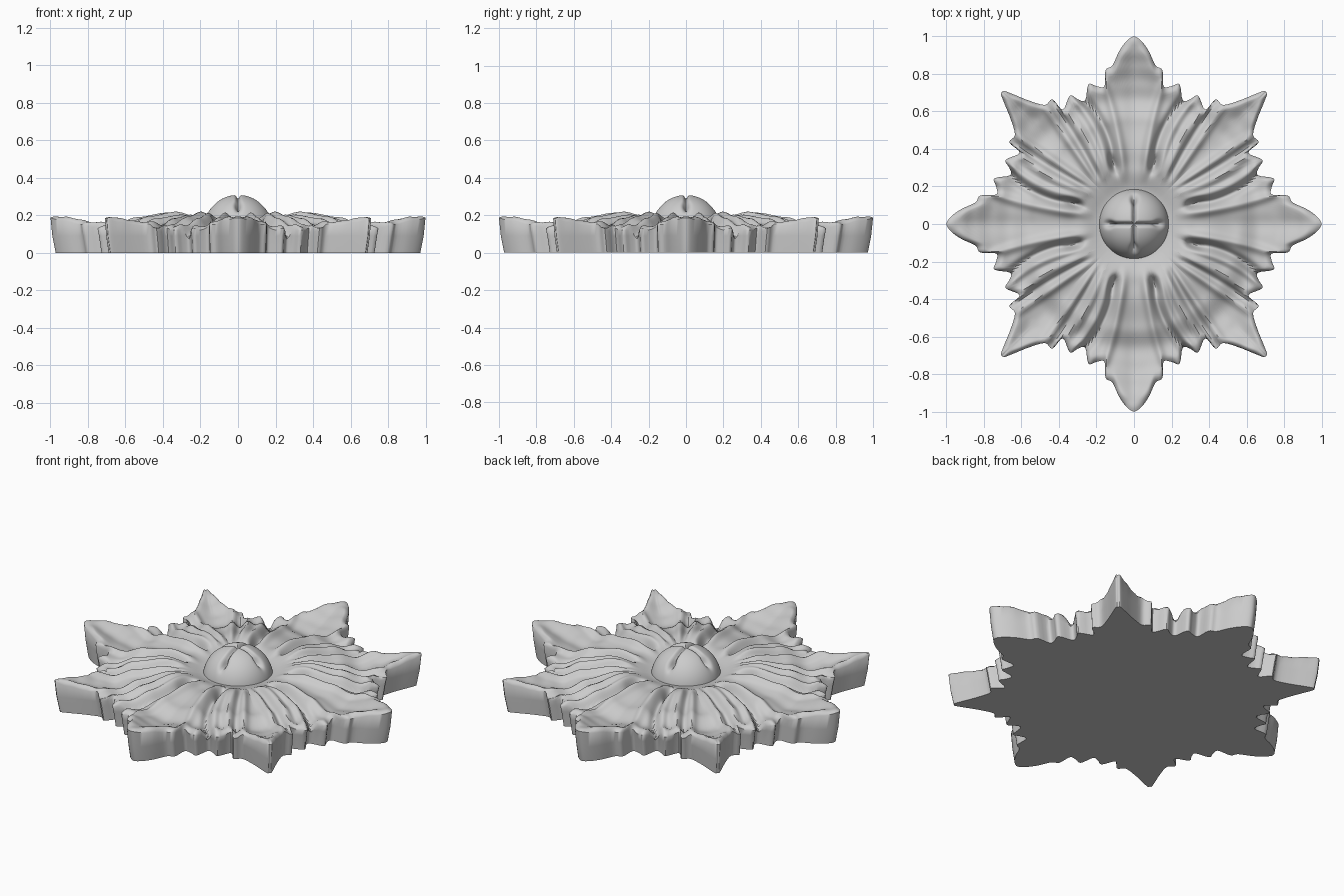
import bpy, bmesh, math
from mathutils import Vector

if "Cube" in bpy.data.objects:
    bpy.data.objects.remove(bpy.data.objects["Cube"])

# Leaf outline for one eighth: cardinal tip round to diagonal tip
OCT = [(0, 1), (.04, .975), (.08, .92), (.115, .845), (.152, .82), (.157, .735), (.20, .735),
       (.243, .745), (.26, .66), (.30, .665), (.342, .685), (.38, .61), (.435, .665),
       (.475, .635), (.56, .658), (.64, .69), (.693, .71)]
TIP = (.702, .702)
PROFILE = [(0, .15), (.17, .155), (.30, .188), (.38, .195), (.55, .168), (.67, .128),
           (.75, .142), (.85, .165), (.93, .187), (1.02, .205)]

# Flowing lines on the leaves: start, bend, end, height, width
LINES = [((.05, .24), (.085, .55), (.157, .74), .022, .024),
         ((.10, .30), (.125, .52), (.26, .66), -.034, .022),
         ((.14, .28), (.18, .52), (.30, .64), .018, .022),
         ((.17, .25), (.25, .50), (.38, .61), .026, .024),
         ((.19, .24), (.31, .47), (.43, .64), -.016, .02),
         ((.20, .23), (.38, .48), (.475, .635), .022, .022),
         ((.0, .25), (.0, .60), (.0, .93), -.014, .05),
         ((.17, .17), (.40, .40), (.66, .66), -.014, .06)]


def smooth(a, b, x):
    t = max(0, min(1, (x - a) / (b - a)))
    return t * t * (3 - 2 * t)


def bezier(a, b, c, n=14):
    a, b, c = Vector(a), Vector(b), Vector(c)
    return [a * (1 - t) ** 2 + b * 2 * t * (1 - t) + c * t * t for t in [i / n for i in range(n + 1)]]


PATHS = [(bezier(a, b, c), h, w) for a, b, c, h, w in LINES]


def seg_dist(p, a, b):
    d = b - a
    t = max(0, min(1, (p - a).dot(d) / d.length_squared))
    return (p - a - d * t).length


def height(x, y, s):
    x, y = sorted((abs(x), abs(y)))
    p = Vector((x, y))
    r = p.length
    z = PROFILE[-1][1]
    for (r0, z0), (r1, z1) in zip(PROFILE, PROFILE[1:]):
        if r0 <= r <= r1:
            z = z0 + (z1 - z0) * smooth(r0, r1, r)
            break
    # ridges and furrows
    for pts, h, w in PATHS:
        d = min(seg_dist(p, a, b) for a, b in zip(pts, pts[1:]))
        z += h * math.exp(-(d / w) ** 2) * smooth(.2, .38, r)
    # teardrop eye between neighbouring leaves
    ax = Vector((.33, .94)).normalized()
    q = p - Vector((.112, .325))
    u, v = q.dot(ax), q.x * ax.y - q.y * ax.x
    z -= .05 * math.exp(-(u / .045) ** 2 - (v / .018) ** 2)
    # cupped rim at the tips, then rounded edge
    z += .014 * smooth(.78, .96, s) * smooth(.68, .85, r)
    z -= .028 * max(0, (s - .94) / .06) ** 2
    return z


def full_outline(steps=4):
    eighth = [Vector(p) for p in OCT] + [Vector(TIP)]
    quarter = eighth + [Vector((p.y, p.x)) for p in reversed(eighth[1:-1])]
    loop = []
    for k in range(4):
        for p in quarter:
            loop.append(Vector((p.x, p.y)))
        quarter = [Vector((p.y, -p.x)) for p in quarter]
        # each quarter runs clockwise and ends just before the next tip
    out, n = [], len(loop)
    clean = [p for i, p in enumerate(loop) if (p - loop[i - 1]).length > 1e-4]
    n = len(clean)
    for i in range(n):
        a, b, c, d = (clean[(i + j) % n] for j in (-1, 0, 1, 2))
        for k in range(steps):
            t = k / steps
            out.append(.5 * (2 * b + (c - a) * t + (2 * a - 5 * b + 4 * c - d) * t * t
                             + (3 * b - a - 3 * c + d) * t ** 3))
    return out


def finish(bm, name, angle):
    bmesh.ops.recalc_face_normals(bm, faces=bm.faces)
    me = bpy.data.meshes.new(name)
    bm.to_mesh(me)
    bm.free()
    ob = bpy.data.objects.new(name, me)
    bpy.context.collection.objects.link(ob)
    bpy.ops.object.select_all(action='DESELECT')
    ob.select_set(True)
    bpy.context.view_layer.objects.active = ob
    bpy.ops.object.shade_smooth_by_angle(angle=math.radians(angle))
    return ob


# Leaf rosette: rings of the outline lifted to the relief height
outline = full_outline()
levels = [.1 + .84 * i / 36 for i in range(37)] + [.955, .97, .985, 1]
bm = bmesh.new()
rings = []
for s in levels:
    rings.append([bm.verts.new((p.x * s, p.y * s, height(p.x * s, p.y * s, s))) for p in outline])
for k, z in ((.99, .09), (.972, 0)):
    rings.append([bm.verts.new((p.x * k, p.y * k, z)) for p in outline])
n = len(outline)
for a, b in zip(rings, rings[1:]):
    for i in range(n):
        j = (i + 1) % n
        bm.faces.new((a[i], a[j], b[j], b[i]))
for ring, z in ((rings[0], .15), (rings[-1], 0)):
    c = bm.verts.new((0, 0, z))
    for i in range(n):
        bm.faces.new((c, ring[i], ring[(i + 1) % n]))
finish(bm, "leaf_rosette", 50)

# Centre bud: ball with a crossed cleft ending in four pits
bm = bmesh.new()
bmesh.ops.create_uvsphere(bm, u_segments=128, v_segments=80, radius=.188)
for v in bm.verts:
    x, y = sorted((abs(v.co.x), abs(v.co.y)))
    r = math.hypot(x, y)
    if v.co.z > 0:
        cut = .022 * math.exp(-(x / .011) ** 2) * (1 - smooth(.13, .17, y))
        pit = .024 * math.exp(-(x / .018) ** 2 - ((y - .135) / .022) ** 2)
        v.co *= 1 - (cut + pit) / .188
    v.co.z = max(v.co.z, -.06) + .122
finish(bm, "centre_bud", 60)
